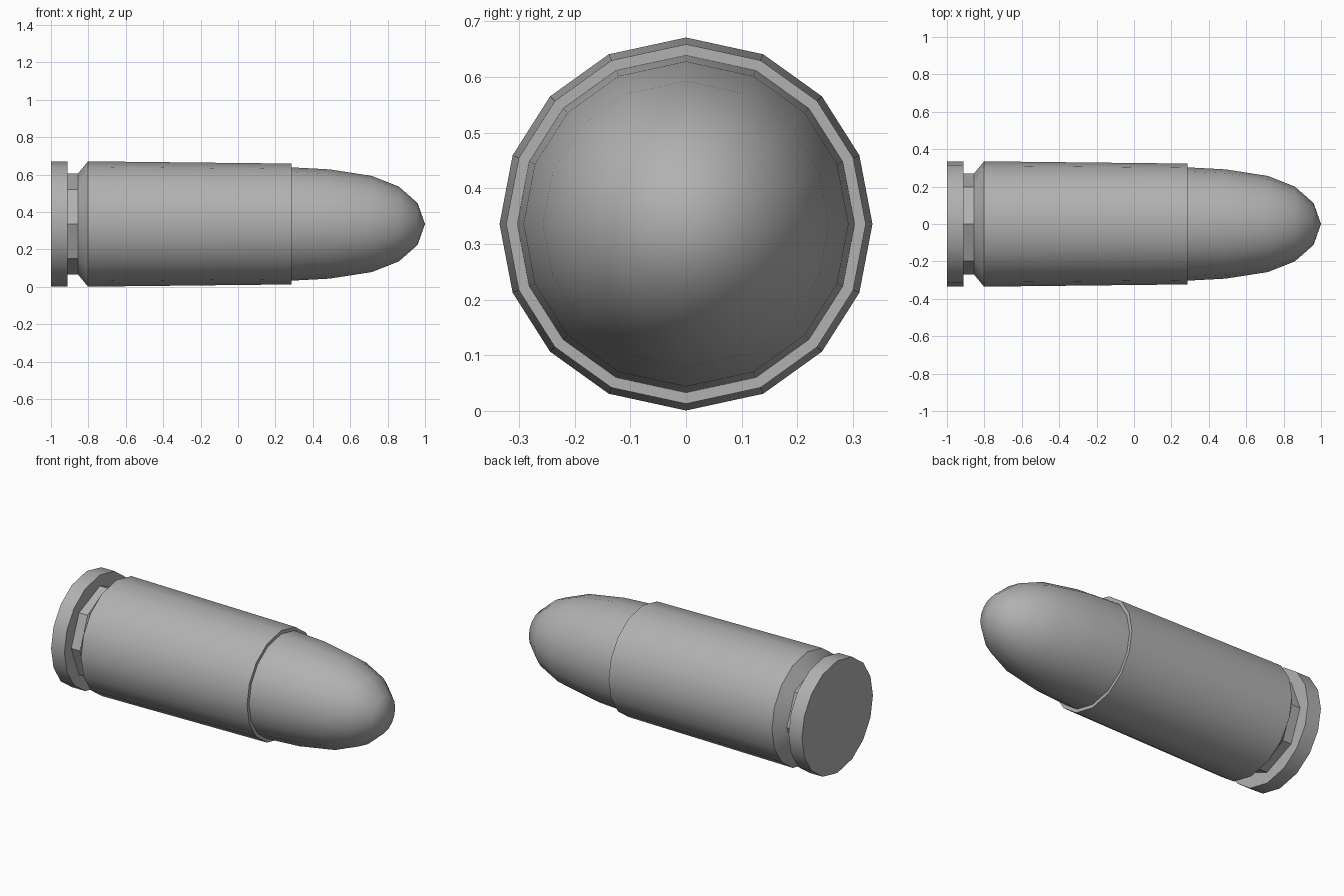
import bpy, bmesh
from math import radians, sin, cos

if "Cube" in bpy.data.objects:
    bpy.data.objects.remove(bpy.data.objects["Cube"])

AXIS_Z = 0.336
# sixteen sides, measured from the top, mirrored into each quarter
QUARTER = [0, 24.5, 46.8, 68.4]
HALF = QUARTER + [90] + [180 - a for a in reversed(QUARTER[1:])]
ANGLES = [radians(a) for a in HALF + [180] + [360 - a for a in reversed(HALF[1:])]]
N = len(ANGLES)

metal = bpy.data.materials.new("dark_metal")
metal.diffuse_color = (0.44, 0.44, 0.44, 1)
metal.use_nodes = True
metal.node_tree.nodes["Principled BSDF"].inputs["Base Color"].default_value = metal.diffuse_color


def ring_points(x, r, eight_sided):
    """One ring; when eight sided, every second point lies on a straight side."""
    pts = [(x, r * sin(a), AXIS_Z + r * cos(a)) for a in ANGLES]
    if eight_sided:
        for i in range(1, N, 2):
            pts[i] = tuple((p + q) / 2 for p, q in zip(pts[i - 1], pts[(i + 1) % N]))
    return pts


def lathe(name, profile, groove=()):
    """Turn (x, radius) points around the long axis; zero radius makes a point."""
    bm = bmesh.new()
    rings = []
    for k, (x, r) in enumerate(profile):
        pts = ring_points(x, r, k in groove) if r else [(x, 0, AXIS_Z)]
        rings.append([bm.verts.new(p) for p in pts])
    for a, b in zip(rings, rings[1:]):
        for i in range(N):
            j = (i + 1) % N
            if len(b) == 1:
                bm.faces.new((a[i], a[j], b[0]))
            else:
                bm.faces.new((a[i], a[j], b[j], b[i]))
    for ring in (rings[0], rings[-1]):
        if len(ring) > 1:
            bm.faces.new(ring)
    bmesh.ops.recalc_face_normals(bm, faces=bm.faces)
    mesh = bpy.data.meshes.new(name)
    bm.to_mesh(mesh)
    bm.free()
    mesh.materials.append(metal)
    ob = bpy.data.objects.new(name, mesh)
    bpy.context.collection.objects.link(ob)
    bpy.ops.object.select_all(action='DESELECT')
    ob.select_set(True)
    bpy.context.view_layer.objects.active = ob
    bpy.ops.object.shade_smooth_by_angle(angle=radians(30))
    return ob


# casing: base rim, eight-sided groove, chamfer and slightly tapered wall
lathe("casing", [(-1.0, 0.335), (-0.912, 0.335), (-0.912, 0.27), (-0.855, 0.27),
                 (-0.802, 0.335), (0.285, 0.323)], groove=(2, 3))

# rounded nose, seated in the casing mouth
lathe("nose", [(0.27, 0.304), (0.285, 0.303), (0.49, 0.292), (0.715, 0.257),
               (0.86, 0.2), (0.96, 0.112), (1.0, 0)])
